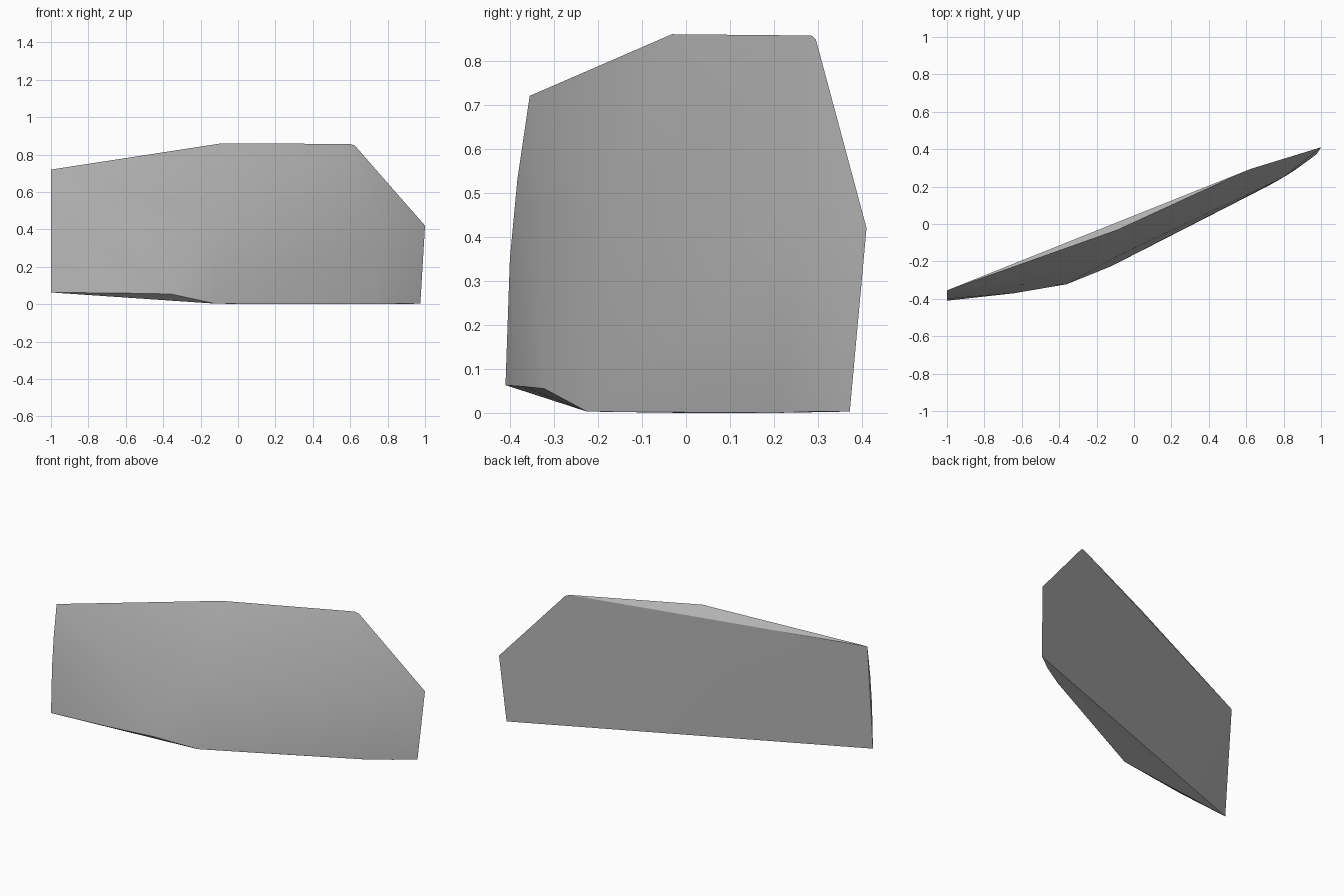
import bpy
import bmesh
import math

cube = bpy.data.objects.get("Cube")
if cube:
    bpy.data.objects.remove(cube, do_unlink=True)

# Flat back of the panel, corner by corner
back = [(-1, -.355, .72), (.6, .285, .857), (.625, .295, .848),
        (1, .41, .42), (.975, .372, .003), (-1, -.41, .063)]
# Lower front edge, with its raised end
lower = [(-.64, -.37, .06), (-.36, -.322, .055), (-.12, -.225, .003),
         (.3, -.008, 0), (.72, .205, 0), (.86, .288, .003)]
# Upper front edge and the bulging front
upper = [(-.09, -.032, .86)]
bulge = [(-1, -.4, .35), (-1, -.383, .53), (-.6, -.325, .42),
         (-.1, -.178, .45), (.35, .055, .45), (.8, .25, .38)]

# Wrap the outline points into one convex panel
bm = bmesh.new()
for p in back + lower + upper + bulge:
    bm.verts.new(p)
bmesh.ops.convex_hull(bm, input=bm.verts[:])
loose = [v for v in bm.verts if not v.link_faces]
bmesh.ops.delete(bm, geom=loose, context="VERTS")
bmesh.ops.recalc_face_normals(bm, faces=bm.faces[:])
mesh = bpy.data.meshes.new("curved_panel")
bm.to_mesh(mesh)
bm.free()
panel = bpy.data.objects.new("curved_panel", mesh)
bpy.context.collection.objects.link(panel)

# Plain grey finish
grey = bpy.data.materials.new("plain_grey")
grey.use_nodes = True
colour = (.5, .5, .5, 1)
grey.diffuse_color = colour
grey.node_tree.nodes["Principled BSDF"].inputs["Base Color"].default_value = colour
mesh.materials.append(grey)

# Smooth front, sharp rim
bpy.ops.object.select_all(action="DESELECT")
panel.select_set(True)
bpy.context.view_layer.objects.active = panel
bpy.ops.object.shade_smooth_by_angle(angle=math.radians(30))
